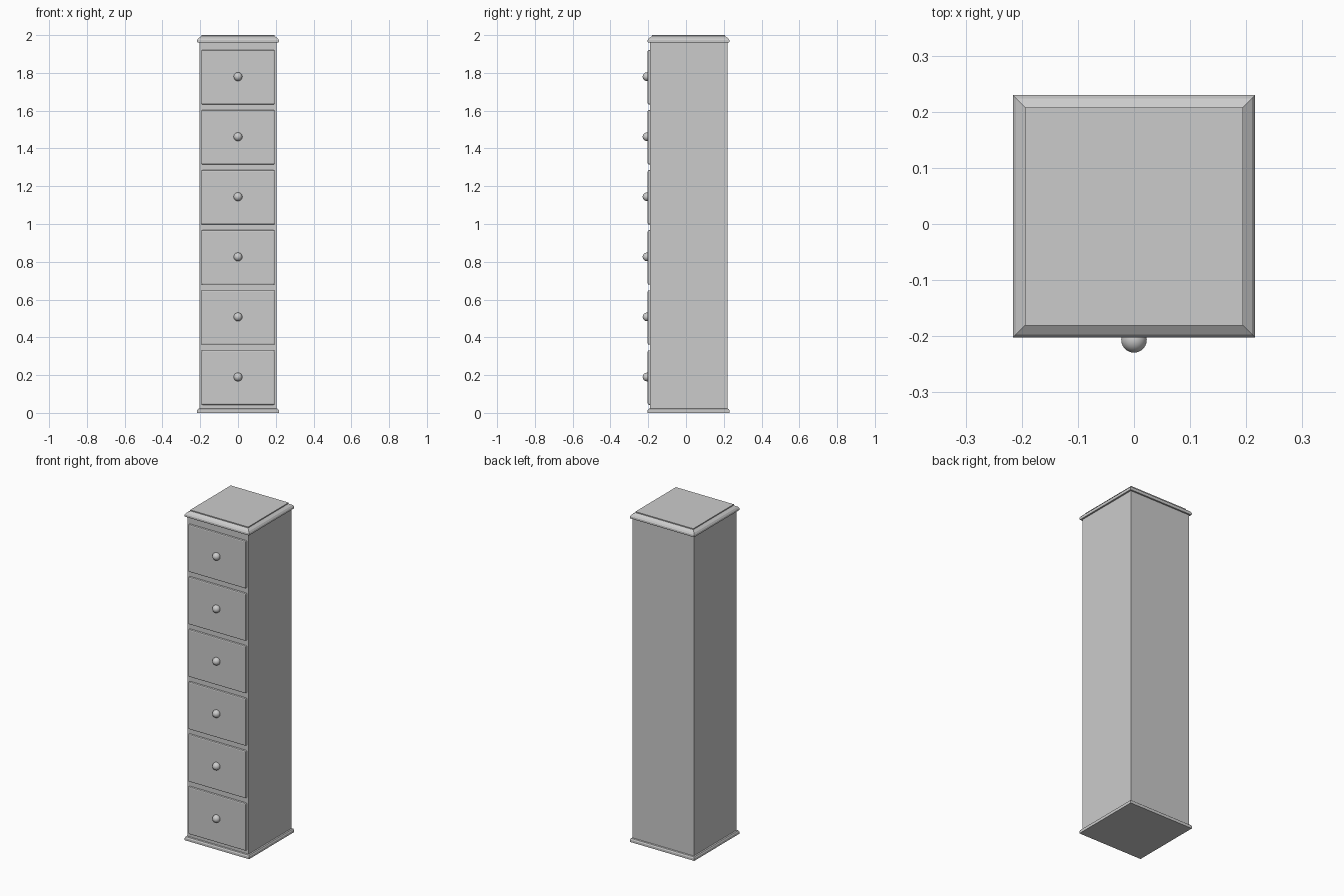
import bpy, bmesh

if "Cube" in bpy.data.objects:
    bpy.data.objects.remove(bpy.data.objects["Cube"])

CY = 0.0135          # depth centre of the carcass (knobs stick out in front)
BODY = 0.205         # carcass half width
EDGE = 0.216         # moulding half width
FRONT = -0.2025      # drawer front plane


def finish(name, bm):
    bmesh.ops.recalc_face_normals(bm, faces=bm.faces)
    mesh = bpy.data.meshes.new(name)
    bm.to_mesh(mesh)
    bm.free()
    ob = bpy.data.objects.new(name, mesh)
    bpy.context.collection.objects.link(ob)
    return ob


def square_stack(name, profile):
    """Loft square rings given as (half width, z), capped at both ends."""
    bm = bmesh.new()
    rings = [[bm.verts.new((sx * h, CY + sy * h, z))
              for sx, sy in ((-1, -1), (1, -1), (1, 1), (-1, 1))]
             for h, z in profile]
    for a, b in zip(rings, rings[1:]):
        for i in range(4):
            j = (i + 1) % 4
            bm.faces.new((a[i], a[j], b[j], b[i]))
    bm.faces.new(rings[0])
    bm.faces.new(rings[-1])
    return finish(name, bm)


def box(name, x, y0, y1, z0, z1):
    bm = bmesh.new()
    bmesh.ops.create_cube(bm, size=1)
    for v in bm.verts:
        v.co = (x if v.co.x > 0 else -x,
                y1 if v.co.y > 0 else y0,
                z1 if v.co.z > 0 else z0)
    return finish(name, bm)


# Carcass with base moulding and cornice
square_stack("carcass", [(BODY, 0.01), (BODY, 1.97)])
square_stack("base_moulding", [(EDGE, 0), (EDGE, 0.014), (0.212, 0.021), (BODY - 0.002, 0.024)])
square_stack("cornice", [(BODY - 0.002, 1.961), (EDGE - 0.002, 1.961), (EDGE, 1.964),
                         (EDGE, 1.974), (0.210, 1.983), (0.194, 1.994), (0.194, 2.0)])

# Six drawers with softened edges, each with a round knob
for i in range(6):
    z = 0.187 + 0.318 * i
    drawer = box(f"drawer_{i + 1}", 0.194, FRONT, -0.18, z - 0.144, z + 0.144)
    bev = drawer.modifiers.new("edge", 'BEVEL')
    bev.width = 0.006
    bev.segments = 2

    bpy.ops.mesh.primitive_uv_sphere_add(segments=24, ring_count=16, radius=0.0228,
                                         location=(0, FRONT - 0.004, z + 0.003))
    knob = bpy.context.object
    knob.name = f"knob_{i + 1}"
    bpy.ops.object.shade_smooth()
